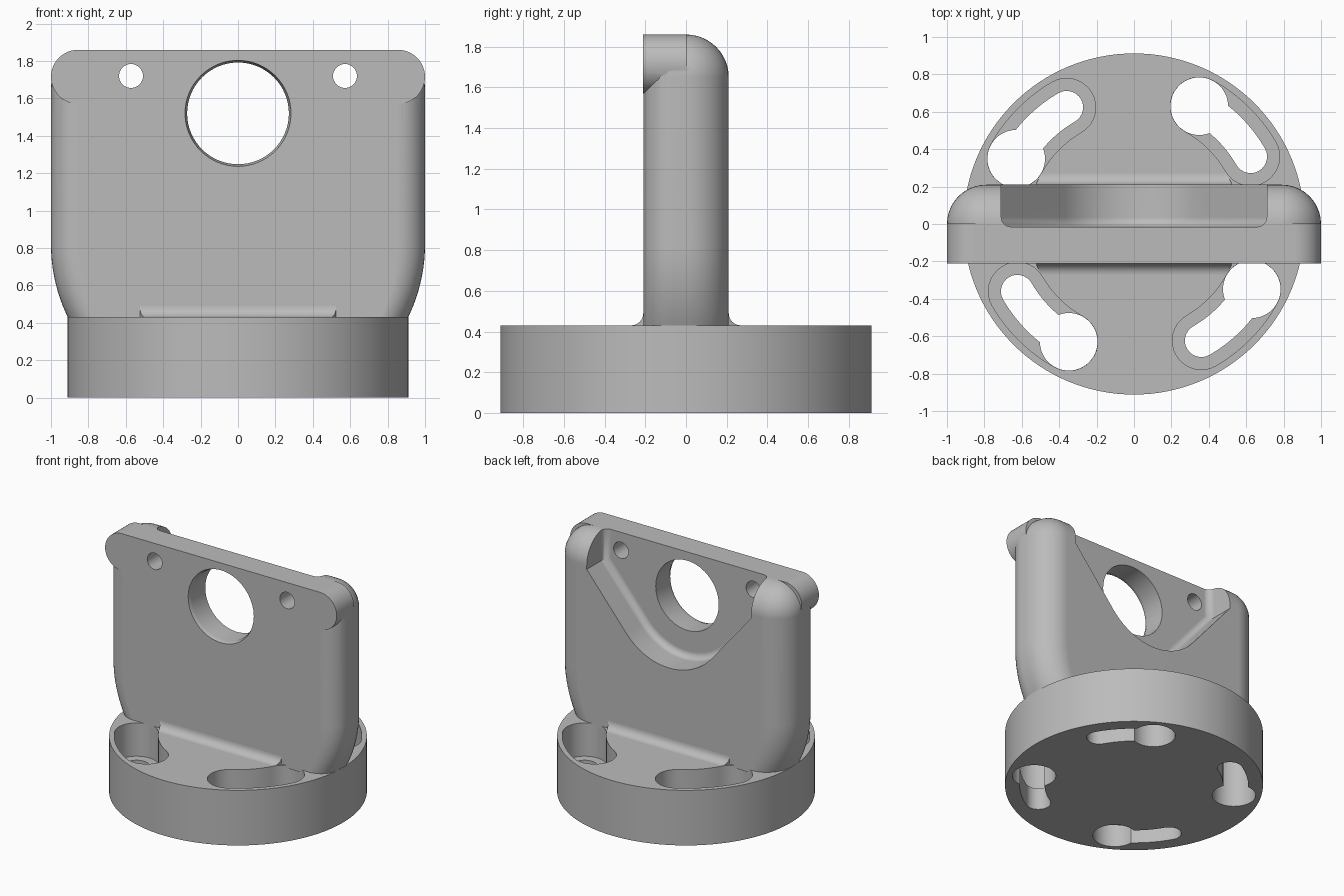
import bpy, bmesh
from math import sin, cos, pi, sqrt, radians

if "Cube" in bpy.data.objects:
    bpy.data.objects.remove(bpy.data.objects["Cube"])

grey = bpy.data.materials.new("plain grey")
grey.use_nodes = True
COLOUR = (0.5, 0.5, 0.5, 1)
grey.diffuse_color = COLOUR
grey.node_tree.nodes["Principled BSDF"].inputs["Base Color"].default_value = COLOUR


def arc(cx, cy, r, a0, a1, n=16):
    """Points on an arc, angles in degrees."""
    angles = [radians(a0 + (a1 - a0) * i / n) for i in range(n + 1)]
    return [(cx + r * cos(a), cy + r * sin(a)) for a in angles]


def loft(name, rings, floor_bevel=0):
    """Closed skin through rings of equal length, optionally rounding the first rim."""
    bm = bmesh.new()
    loops = [[bm.verts.new(p) for p in ring] for ring in rings]
    n = len(loops[0])
    first = bm.faces.new(loops[0])
    bm.faces.new(loops[-1])
    for a, b in zip(loops, loops[1:]):
        for i in range(n):
            j = (i + 1) % n
            bm.faces.new((a[i], a[j], b[j], b[i]))
    bmesh.ops.recalc_face_normals(bm, faces=bm.faces)
    if floor_bevel:
        bmesh.ops.bevel(bm, geom=list(first.edges), offset=floor_bevel, segments=5,
                        profile=0.5, affect='EDGES', clamp_overlap=False)
    mesh = bpy.data.meshes.new(name)
    bm.to_mesh(mesh)
    bm.free()
    mesh.materials.append(grey)
    obj = bpy.data.objects.new(name, mesh)
    bpy.context.collection.objects.link(obj)
    return obj


def upright(name, pts, lo, hi):
    return loft(name, [[(x, y, z) for x, y in pts] for z in (lo, hi)])


def along_y(name, pts, lo, hi, bevel=0):
    return loft(name, [[(x, y, z) for x, z in pts] for y in (lo, hi)], bevel)


def circle(cx, cy, r, n=48):
    return arc(cx, cy, r, 0, 360, n)[:-1]


def combine(target, tool, operation='DIFFERENCE'):
    mod = target.modifiers.new("combine", 'BOOLEAN')
    mod.object, mod.operation, mod.solver = tool, operation, 'EXACT'
    bpy.context.view_layer.objects.active = target
    bpy.ops.object.modifier_apply(modifier=mod.name)
    bpy.data.objects.remove(tool)


# Round base with four twist-lock slots
BASE_TOP, SLOT_R, POCKET = 0.43, 0.72, 0.155
base = upright("base", circle(0, 0, 0.912, 128), 0, BASE_TOP)


def curved_slot(a0, a1, r):
    """Slot outline bent around the base centre."""
    def end(a):
        return SLOT_R * cos(radians(a)), SLOT_R * sin(radians(a))
    return (arc(0, 0, SLOT_R + r, a0, a1)
            + arc(*end(a1), r, a1, a1 + 180)[1:]
            + arc(0, 0, SLOT_R - r, a1, a0)[1:]
            + arc(*end(a0), r, a0 + 180, a0 + 360)[1:-1])


for quarter in range(4):
    start, stop = 30 + 90 * quarter, 61 + 90 * quarter
    cx, cy = SLOT_R * cos(radians(stop)), SLOT_R * sin(radians(stop))
    combine(base, upright("pocket", curved_slot(start, stop, POCKET), 0.17, 0.6))
    combine(base, upright("neck", curved_slot(start, stop, 0.088), -0.1, 0.3))
    combine(base, upright("entry", circle(cx, cy, POCKET - 0.001), -0.1, 0.3))

# Upright plate: rounded sides, tapered foot, domed rear shoulders
HALF, DEPTH, TOP, FRONT_R = 1.0, 0.21, 1.86, 0.15


def section(z, half, inset=0):
    back = DEPTH - inset
    fx, fy, bx = half - FRONT_R, FRONT_R - DEPTH, half - back
    pts = (arc(fx, fy, FRONT_R, -90, 0, 10) + arc(bx, 0, back, 0, 90, 10)
           + arc(-bx, 0, back, 90, 180, 10) + arc(-fx, fy, FRONT_R, 180, 270, 10))
    return [(x, y, z) for x, y in pts]


rings = []
TAPER_Z, TAPER_R = 0.82, 0.89
for i in range(11):
    z = 0.41 + (TAPER_Z - 0.41) * i / 10
    rings.append(section(z, HALF - TAPER_R + sqrt(TAPER_R ** 2 - (TAPER_Z - z) ** 2)))
for i in range(13):
    t = radians(89 * i / 12)
    inset = DEPTH * (1 - cos(t))
    rings.append(section(TOP - DEPTH + DEPTH * sin(t), HALF - inset, inset))
plate = loft("upright_plate", rings)

# Front flange with fully rounded ends
EAR = 0.145
ears = (arc(HALF - EAR, TOP - EAR, EAR, -90, 90, 24)
        + arc(EAR - HALF, TOP - EAR, EAR, 90, 270, 24))
combine(plate, along_y("flange", ears, -DEPTH - 0.001, 0.002), 'UNION')

# Rear recess, open at the top, with a filleted floor
HOLE_Z, RECESS_R, WIDE, SLANT = 1.52, 0.48, 0.71, 40
tx, tz = RECESS_R * cos(radians(SLANT)), HOLE_Z - RECESS_R * sin(radians(SLANT))
corner_z = tz + (WIDE - tx) / math_slope if (math_slope := sin(radians(SLANT)) / cos(radians(SLANT))) else tz
recess = ([(-WIDE, 2.1), (-WIDE, corner_z)]
          + arc(0, HOLE_Z, RECESS_R, 180 + SLANT, 360 - SLANT, 20)
          + [(WIDE, corner_z), (WIDE, 2.1)])
combine(plate, along_y("recess", recess, -0.015, 0.5, 0.05))

# Large central opening with eased front rim, and two small bolt holes
steps = [(-0.3, 0.288), (-0.205, 0.283), (-0.18, 0.272), (0.4, 0.272)]
combine(plate, loft("opening", [[(x, y, z) for x, z in circle(0, HOLE_Z, r, 64)]
                                for y, r in steps]))
for side in (-1, 1):
    combine(plate, along_y("bolt_hole", circle(side * 0.572, 1.72, 0.064, 32), -0.4, 0.4))

# Concave fillets where the plate meets the base
F = 0.06
profile = ([(DEPTH - 0.01, BASE_TOP - 0.001), (DEPTH + F, BASE_TOP - 0.001)]
           + arc(DEPTH + F, BASE_TOP + F, F, 270, 180, 8)
           + [(DEPTH - 0.01, BASE_TOP + F)])
fillets = []
for name, side in (("front_fillet", -1), ("rear_fillet", 1)):
    ends = [[(e * sqrt((SLOT_R - POCKET) ** 2 - y * y), side * y, z) for y, z in profile]
            for e in (-1, 1)]
    fillets.append(loft(name, ends))

# Smooth shading with sharp edges kept
bpy.ops.object.select_all(action='DESELECT')
for obj in [base, plate] + fillets:
    obj.select_set(True)
    bpy.context.view_layer.objects.active = obj
bpy.ops.object.shade_smooth_by_angle(angle=pi / 6)
for obj in (base, plate):
    obj.modifiers.new("even shading", 'WEIGHTED_NORMAL').keep_sharp = True
